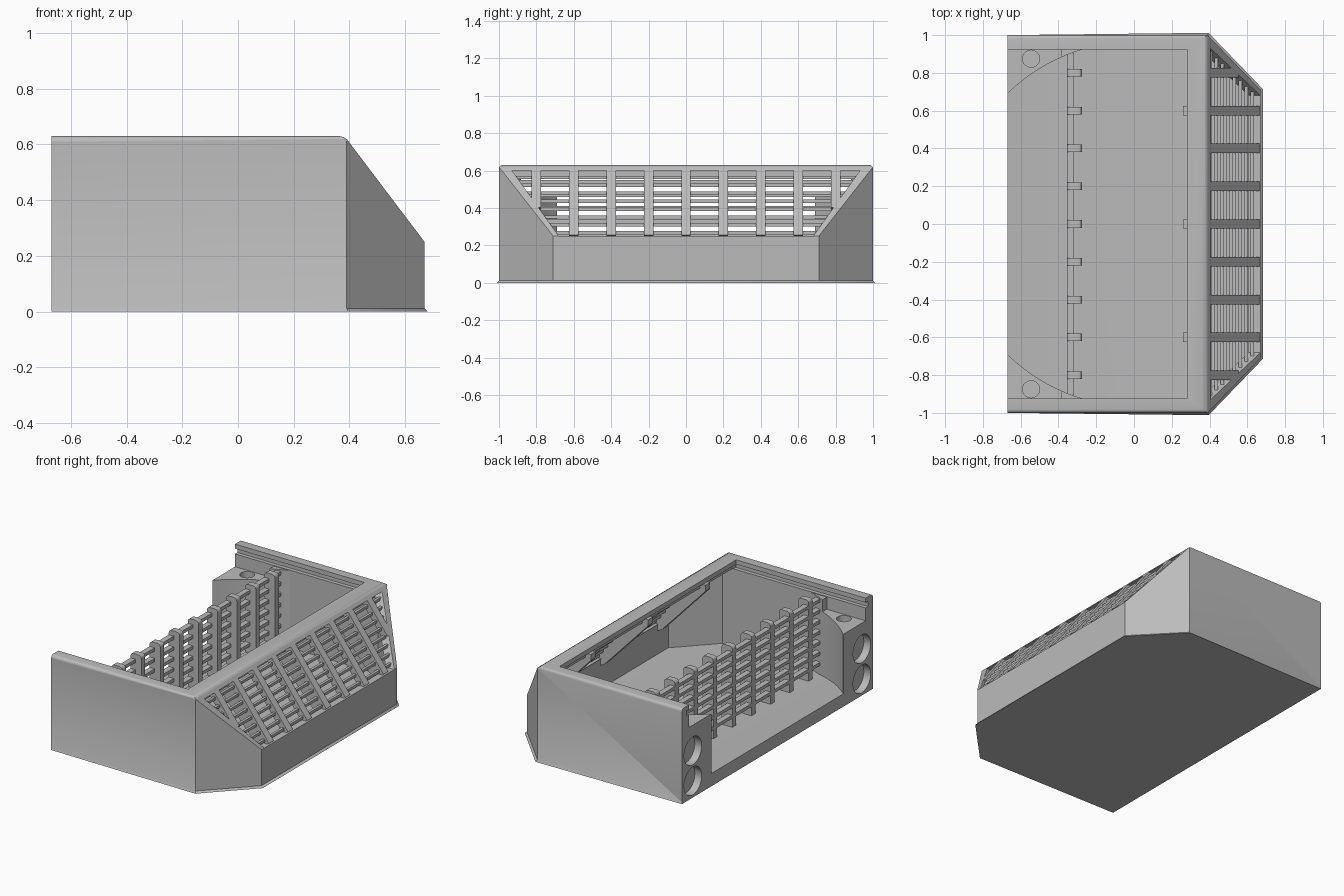
import bpy, bmesh
from mathutils import Vector

if "Cube" in bpy.data.objects:
    bpy.data.objects.remove(bpy.data.objects["Cube"], do_unlink=True)

grey = bpy.data.materials.new("light_grey")
grey.use_nodes = True
grey.diffuse_color = (0.5, 0.5, 0.5, 1)
grey.node_tree.nodes["Principled BSDF"].inputs["Base Color"].default_value = (0.5, 0.5, 0.5, 1)


def finish(name, bm):
    bmesh.ops.recalc_face_normals(bm, faces=bm.faces)
    mesh = bpy.data.meshes.new(name)
    bm.to_mesh(mesh)
    bm.free()
    mesh.materials.append(grey)
    obj = bpy.data.objects.new(name, mesh)
    bpy.context.collection.objects.link(obj)
    return obj


def prism_bm(profile, axis, lo, hi, bm=None):
    """Extrude a 2D profile along an axis; profile holds the other two coordinates in order."""
    bm = bm or bmesh.new()
    def point(p, d):
        c = list(p)
        c.insert(axis, d)
        return c
    a = [bm.verts.new(point(p, lo)) for p in profile]
    b = [bm.verts.new(point(p, hi)) for p in profile]
    bm.faces.new(a)
    bm.faces.new(b)
    for i in range(len(a)):
        j = (i + 1) % len(a)
        bm.faces.new((a[i], a[j], b[j], b[i]))
    return bm


def box_bm(x0, x1, y0, y1, z0, z1, bm=None):
    return prism_bm([(x0, y0), (x1, y0), (x1, y1), (x0, y1)], 2, z0, z1, bm)


def slice_off(bm, co, normal):
    geom = bm.verts[:] + bm.edges[:] + bm.faces[:]
    cut = bmesh.ops.bisect_plane(bm, geom=geom, plane_co=co, plane_no=normal, clear_outer=True)
    edges = [e for e in cut["geom_cut"] if isinstance(e, bmesh.types.BMEdge)]
    bmesh.ops.holes_fill(bm, edges=edges)


def cylinder_bm(radius, depth, centre, axis):
    bm = bmesh.new()
    bmesh.ops.create_cone(bm, cap_ends=True, segments=40, radius1=radius, radius2=radius, depth=depth)
    turn = Vector((0, 0, 1)).rotation_difference(Vector(axis)).to_matrix()
    bmesh.ops.rotate(bm, verts=bm.verts, matrix=turn)
    bmesh.ops.translate(bm, verts=bm.verts, vec=centre)
    return bm


def cut(target, bm, operation="DIFFERENCE"):
    tool = finish("cutter", bm)
    mod = target.modifiers.new("cut", "BOOLEAN")
    mod.operation, mod.solver, mod.object = operation, "EXACT", tool
    bpy.context.view_layer.objects.active = target
    bpy.ops.object.modifier_apply(modifier=mod.name)
    bpy.data.objects.remove(tool, do_unlink=True)


def smooth(obj):
    bpy.ops.object.select_all(action="DESELECT")
    obj.select_set(True)
    bpy.context.view_layer.objects.active = obj
    bpy.ops.object.shade_smooth_by_angle(angle=0.6)


def slope_z(x):
    return 0.62 - (x - 0.39) * 0.37 / 0.28


# Outer housing with chamfered corners and sloped face
bm = prism_bm([(-.67, -1), (.39, -1), (.67, -.71), (.67, .71), (.39, 1), (-.67, 1)], 2, 0, 0.63)
slice_off(bm, (.39, 0, .62), (.37, 0, .28))
def rim_edges(level):
    return [e for e in bm.edges if all(abs(v.co.z - level) < 0.001 for v in e.verts)
            and not all(v.co.x < -.66 for v in e.verts)]
bmesh.ops.bevel(bm, geom=rim_edges(0.63), offset=0.02, segments=4, profile=0.5, affect="EDGES")
bmesh.ops.bevel(bm, geom=rim_edges(0), offset=0.012, segments=1, affect="EDGES")
housing = finish("housing", bm)

# Inner cavity, open at the back, with a gently ramped sill
bm = prism_bm([(-.8, .085), (-.67, .085), (-.36, .05), (.61, .05), (.61, .246), (.365, .57), (-.8, .57)],
              1, -.925, .925)
for s in (-1, 1):
    slice_off(bm, (.347, s * .958, 0), (.72, s * .695, 0))
cut(housing, bm)

# Top opening, lid groove and sloped window
cut(housing, box_bm(-.8, .28, -.925, .925, .3, .8))
cut(housing, box_bm(-.8, .3, -.95, .95, .565, .6))
cut(housing, prism_bm([(-.68, .25), (.68, .25), (.93, .6), (-.93, .6)], 0, .37, .8))
smooth(housing)

# Curved corner blocks with round sockets and a screw hole
start, bend, end = Vector((-.67, .69)), Vector((-.5, .855)), Vector((-.27, .925))
curve = [start * (1 - t) ** 2 + bend * 2 * t * (1 - t) + end * t * t for t in [i / 16 for i in range(17)]]
for s, side in ((1, "left"), (-1, "right")):
    outline = [(p.x, s * p.y) for p in curve] + [(-.27, s * .95), (-.67, s * .95)]
    block = finish(side + "_corner_block", prism_bm(outline, 2, .03, .56))
    cut(block, box_bm(-.8, -.385, -1.1, 1.1, .48, .7))
    for target in (block, housing):
        for z in (.11, .31):
            cut(target, cylinder_bm(.092, .1, (-.67, s * .885, z), (1, 0, 0)))
    cut(block, cylinder_bm(.045, .2, (-.545, s * .875, .48), (0, 0, 1)))
    smooth(block)

ROWS = [i * 0.2 for i in range(-4, 5)]

# Upright rear grille: posts with rounded tops and thin rails
bm = bmesh.new()
for y in ROWS:
    box_bm(-.354, -.275, y - .02, y + .02, .04, .585, bm)
tops = [e for e in bm.edges if all(v.co.z > .58 for v in e.verts)
        and abs(e.verts[0].co.x - e.verts[1].co.x) < .001]
bmesh.ops.bevel(bm, geom=tops, offset=.02, segments=3, profile=.5, affect="EDGES")
finish("grille_posts", bm)

bm = bmesh.new()
for i in range(7):
    z = .12 + i * .07
    box_bm(-.354, -.317, -.905, .905, z - .011, z + .011, bm)
finish("grille_rails", bm)

# Ribs across the sloped window
bm = bmesh.new()
for y in ROWS:
    x1 = min(.665, .39 + (.97 - abs(y)) / .29 * .28)
    x0 = .395
    profile = [(x0, slope_z(x0)), (x1, slope_z(x1)), (x1 - .035, slope_z(x1) - .026),
               (x0 - .035, slope_z(x0) - .026)]
    prism_bm(profile, 1, y - .025, y + .025, bm)
finish("window_ribs", bm)

# Thin slats between the ribs
bm = bmesh.new()
for i in range(8):
    x = .42 + i * .032
    z = slope_z(x)
    half = .69 + (z - .25) / .35 * .25
    box_bm(x - .026, x - .008, -half, half, z - .026, z - .008, bm)
finish("window_slats", bm)

# Inner braces behind the slope
bm = bmesh.new()
for y in (-.6, 0, .6):
    prism_bm([(.26, .6), (.38, .6), (.635, .25), (.62, .2), (.58, .22), (.26, .56)], 1, y - .025, y + .025, bm)
finish("slope_braces", bm)
